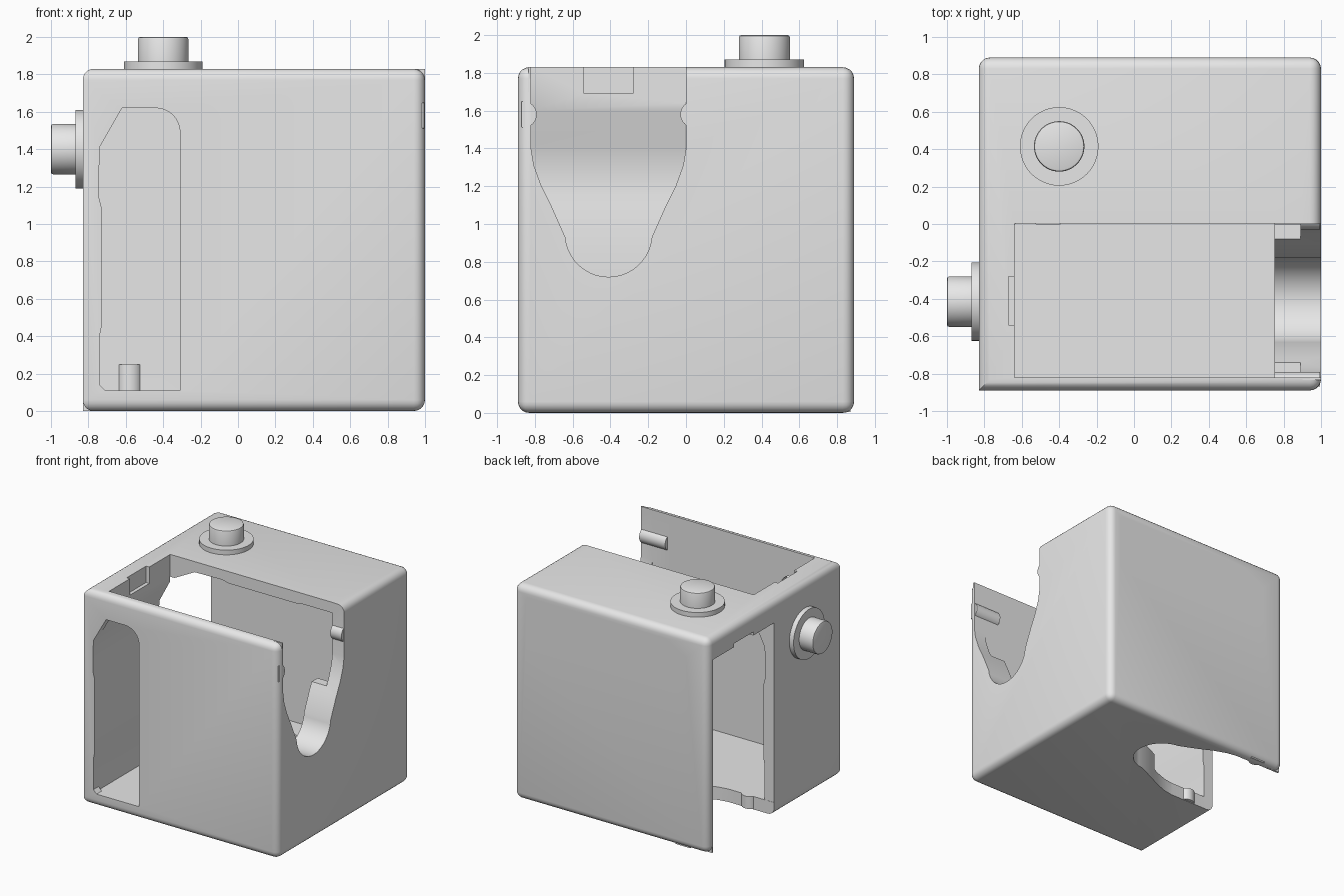
import bpy, bmesh
from math import sin, cos, pi, radians
from mathutils import Matrix, Vector

if "Cube" in bpy.data.objects:
    bpy.data.objects.remove(bpy.data.objects["Cube"])

GREY = (0.8, 0.8, 0.8, 1)
grey = bpy.data.materials.new("plain grey")
grey.use_nodes = True
grey.diffuse_color = GREY
grey.node_tree.nodes["Principled BSDF"].inputs["Base Color"].default_value = GREY

# Half turn that carries the front/top half onto the back/left half
TURN = Matrix(((0, 0, -1, 1), (0, -1, 0, 0), (-1, 0, 0, 1), (0, 0, 0, 1)))


def finish(name, bm):
    bmesh.ops.recalc_face_normals(bm, faces=bm.faces)
    mesh = bpy.data.meshes.new(name)
    bm.to_mesh(mesh)
    bm.free()
    mesh.materials.append(grey)
    ob = bpy.data.objects.new(name, mesh)
    bpy.context.collection.objects.link(ob)
    return ob


def prism(name, points, axis, lo, hi, turned=False):
    """Extrude a closed profile along axis 'x' or 'y' between lo and hi."""
    bm = bmesh.new()
    put = (lambda p: (lo, p[0], p[1])) if axis == "x" else (lambda p: (p[0], lo, p[1]))
    face = bm.faces.new([bm.verts.new(put(p)) for p in points])
    ext = bmesh.ops.extrude_face_region(bm, geom=[face])
    move = Vector((hi - lo, 0, 0)) if axis == "x" else Vector((0, hi - lo, 0))
    bmesh.ops.translate(bm, vec=move, verts=[v for v in ext["geom"] if isinstance(v, bmesh.types.BMVert)])
    if turned:
        bm.transform(TURN)
    return finish(name, bm)


def rect(a0, a1, b0, b1):
    return [(a0, b0), (a1, b0), (a1, b1), (a0, b1)]


def arc(ca, cb, r, start, end, n):
    angles = [radians(start + (end - start) * i / n) for i in range(n + 1)]
    return [(ca + r * cos(t), cb + r * sin(t)) for t in angles]


def smooth(ob):
    bpy.ops.object.select_all(action="DESELECT")
    ob.select_set(True)
    bpy.context.view_layer.objects.active = ob
    bpy.ops.object.shade_smooth_by_angle(angle=radians(32))


# Rounded outer block, with the front left upright edge kept sharp
bm = bmesh.new()
bmesh.ops.create_cube(bm, size=1)
bmesh.ops.scale(bm, vec=(1.83, 1.78, 1.83), verts=bm.verts)
bmesh.ops.translate(bm, vec=(0.085, 0, 0.915), verts=bm.verts)
soft = [e for e in bm.edges if not all(v.co.x < 0 and v.co.y < 0 for v in e.verts)]
bmesh.ops.bevel(bm, geom=soft, offset=0.06, segments=5, profile=0.5, affect="EDGES")
body = finish("body", bm)

# Profiles shared by both halves
wall = [(-0.74, 1.41), (-0.745, 1.15), (-0.73, 1.09), (-0.73, 0.45), (-0.74, 0.4)]
chamber = [(-0.64, 1.95), (-0.64, 1.6)] + wall + [
    (-0.74, 0.11), (0.75, 0.11), (0.75, 1.15), (0.89, 1.15), (0.89, 1.95)]
window = [(-0.62, 1.62)] + wall + [(-0.74, 0.14), (-0.71, 0.11), (-0.31, 0.11)] \
    + arc(-0.44, 1.49, 0.13, 0, 90, 8)
side = [(0.41, 1.95), (0.41, 1.4), (0.395, 1.31), (0.355, 1.2), (0.3, 1.09)]
cradle = [(-0.41 + h, z) for h, z in side] \
    + arc(-0.41, 0.95, 0.23, -5, -175, 20) \
    + [(-0.41 - h, z) for h, z in reversed(side)]

# Cut both halves out of the block
for turned in (False, True):
    cutters = [
        prism("chamber_cutter", chamber, "y", -0.82, 0.002, turned),
        prism("window_cutter", window, "y", -1, -0.8, turned),
        prism("cradle_cutter", cradle, "x", 0.7, 1.1, turned),
        prism("finger_recess_cutter", rect(-0.54, -0.28, 1.69, 1.95), "x", -0.67, -0.6, turned),
    ]
    for cutter in cutters:
        cutter.hide_render = True
        mod = body.modifiers.new("cut", "BOOLEAN")
        mod.operation = "DIFFERENCE"
        mod.solver = "EXACT"
        mod.object = cutter
        bpy.context.view_layer.objects.active = body
        bpy.ops.object.modifier_apply(modifier=mod.name)
        bpy.data.objects.remove(cutter)
smooth(body)

for turned, half in ((False, "front"), (True, "back")):
    # Square corner at the free end of the thin wall
    prism(half + "_wall_corner", rect(0.9, 1, 1.7, 1.83), "y", -0.835, -0.82, turned)

    # Retaining ridges: a long one on the thin wall and a short one on the rim
    for name, y, x0 in (("outer", -0.86, 0.75), ("inner", 0.04, 0.89)):
        ridge = prism(f"{half}_{name}_ridge", arc(y, 1.58, 0.07, 0, 345, 23), "x", x0, 0.995, turned)
        if name == "outer":
            # Keep the hidden part of the ridge inside the wall
            for v in ridge.data.vertices:
                v.co.y = min(v.co.y, 0.87) if turned else max(v.co.y, -0.87)
        smooth(ridge)

    # Round terminal: wide collar, narrow pin with a softened rim
    for name, r, z0, z1 in (("collar", 0.21, 1.8, 1.87), ("pin", 0.135, 1.86, 2.0)):
        bm = bmesh.new()
        bmesh.ops.create_cone(bm, cap_ends=True, segments=48, radius1=r, radius2=r, depth=z1 - z0)
        bmesh.ops.translate(bm, vec=(-0.4, 0.415, (z0 + z1) / 2), verts=bm.verts)
        if name == "pin":
            rim = [e for e in bm.edges if all(v.co.z > z1 - 0.001 for v in e.verts)]
            bmesh.ops.bevel(bm, geom=rim, offset=0.012, segments=2, profile=0.5, affect="EDGES")
        if turned:
            bm.transform(TURN)
        smooth(finish(f"{half}_{name}", bm))
